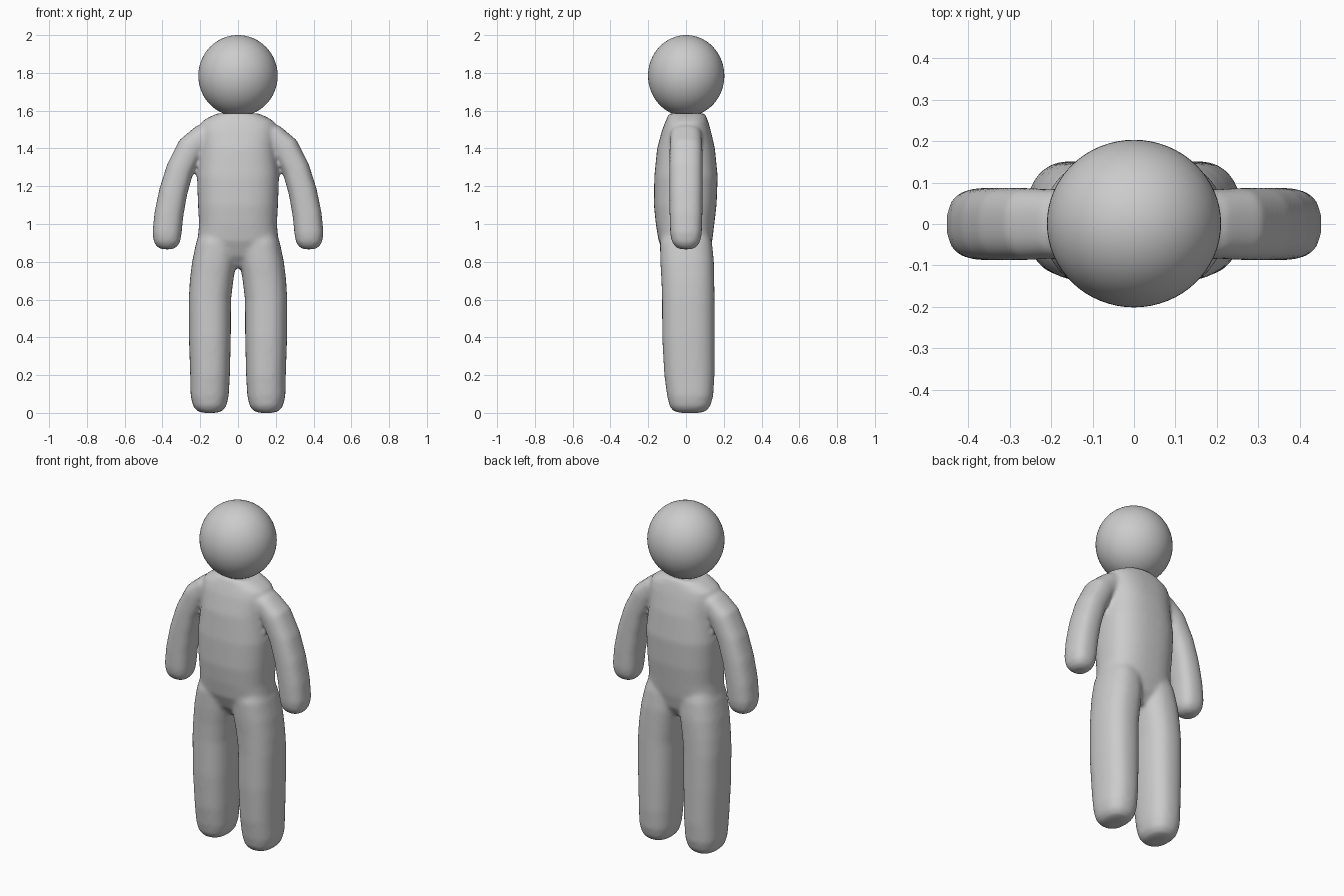
import bpy, bmesh
from math import sin, cos, pi, radians, copysign


def loft(bm, rows, power=2.4, side=1, n=40):
    """Skin squarish ovals; row = x, y, z, half width, half depth, tilt in xz."""
    rings = []
    for x, y, z, rx, ry, tilt in rows:
        t, ring = radians(tilt), []
        for i in range(n):
            a = 2 * pi * i / n
            u = rx * copysign(abs(cos(a)) ** (2 / power), cos(a))
            v = ry * copysign(abs(sin(a)) ** (2 / power), sin(a))
            ring.append(bm.verts.new((side * (x + u * cos(t)), y + v, z + u * sin(t))))
        rings.append(ring)
    for a, b in zip(rings, rings[1:]):
        for i in range(n):
            j = (i + 1) % n
            bm.faces.new((a[i], a[j], b[j], b[i]))
    bm.faces.new(rings[0][::-1])
    bm.faces.new(rings[-1])


bm = bmesh.new()

# Torso: hips up to the neck
loft(bm, [
    (0, 0.01, 0.77, 0.13, 0.07, 0),
    (0, 0.005, 0.83, 0.19, 0.115, 0),
    (0, -0.003, 0.91, 0.215, 0.142, 0),
    (0, -0.005, 1.00, 0.206, 0.155, 0),
    (0, -0.004, 1.10, 0.212, 0.166, 0),
    (0, 0, 1.25, 0.217, 0.168, 0),
    (0, 0, 1.40, 0.200, 0.153, 0),
    (0, 0.002, 1.50, 0.205, 0.128, 0),
    (0, 0.004, 1.54, 0.195, 0.114, 0),
    (0, 0.005, 1.565, 0.155, 0.104, 0),
    (0, 0.005, 1.585, 0.11, 0.095, 0),
], 2.5)

for side in (-1, 1):
    # Leg: rounded foot up into the hip
    loft(bm, [
        (0.15, 0.02, 0.000, 0.03, 0.05, 0),
        (0.15, 0.02, 0.008, 0.065, 0.085, 0),
        (0.15, 0.021, 0.035, 0.088, 0.108, 0),
        (0.15, 0.022, 0.09, 0.101, 0.122, 0),
        (0.148, 0.018, 0.20, 0.105, 0.133, 0),
        (0.149, 0.013, 0.40, 0.111, 0.139, 0),
        (0.149, 0.012, 0.60, 0.112, 0.139, 0),
        (0.140, 0.010, 0.70, 0.115, 0.140, 0),
        (0.126, 0.006, 0.80, 0.117, 0.142, 0),
        (0.112, 0.000, 0.90, 0.110, 0.138, 0),
        (0.100, 0, 0.98, 0.095, 0.115, 0),
    ], 2.4, side)
    # Arm: shoulder curving down to a rounded hand
    loft(bm, [
        (0.11, 0, 1.50, 0.040, 0.060, 50),
        (0.175, 0, 1.475, 0.064, 0.082, 43),
        (0.25, 0, 1.405, 0.072, 0.087, 33),
        (0.307, 0, 1.29, 0.073, 0.088, 22),
        (0.343, 0, 1.17, 0.075, 0.088, 14),
        (0.366, 0, 1.05, 0.077, 0.087, 8),
        (0.376, 0, 0.95, 0.077, 0.084, 3),
        (0.376, 0, 0.905, 0.070, 0.075, 0),
        (0.376, 0, 0.878, 0.052, 0.055, 0),
        (0.376, 0, 0.866, 0.028, 0.030, 0),
    ], 2.5, side)

bmesh.ops.recalc_face_normals(bm, faces=bm.faces[:])
mesh = bpy.data.meshes.new("body")
bm.to_mesh(mesh)
bm.free()
body = bpy.data.objects.new("body", mesh)
bpy.context.collection.objects.link(body)

# Fuse limbs and torso into one soft skin
fuse = body.modifiers.new("fuse", 'REMESH')
fuse.mode = 'VOXEL'
fuse.voxel_size = 0.011
fuse.use_smooth_shade = True
soft = body.modifiers.new("soften", 'SMOOTH')
soft.factor = 0.5
soft.iterations = 10

# Head: slightly tall ball resting on the neck
bpy.ops.mesh.primitive_uv_sphere_add(segments=64, ring_count=32, radius=1,
                                     location=(0, 0.001, 1.785))
head = bpy.context.object
head.name = "head"
head.scale = (0.21, 0.202, 0.215)
bpy.ops.object.shade_smooth()
